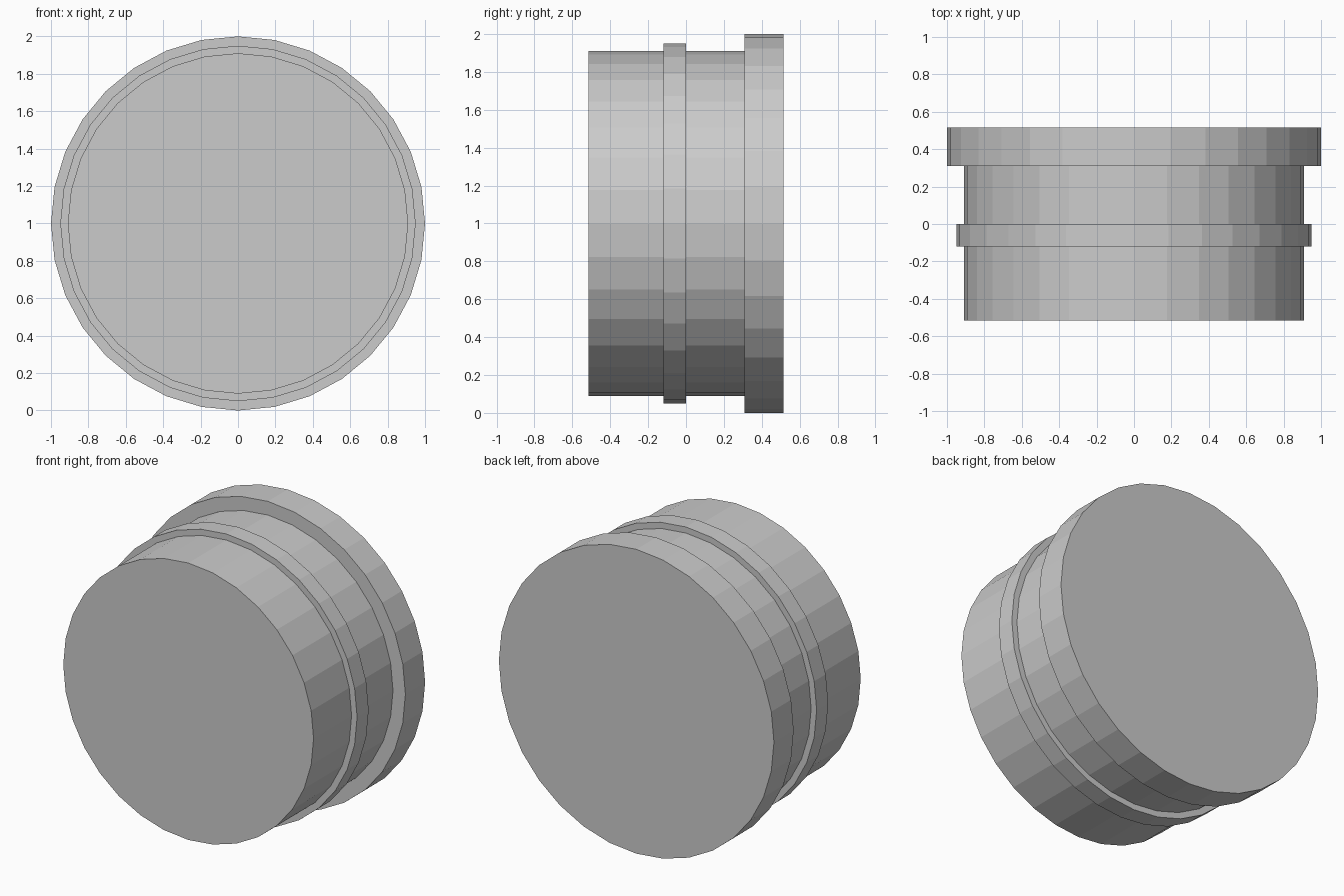
import bpy, bmesh, math

if "Cube" in bpy.data.objects:
    bpy.data.objects.remove(bpy.data.objects["Cube"])

SIDES = 32

mat = bpy.data.materials.new("plain_grey")
mat.diffuse_color = (0.6, 0.6, 0.6, 1)
mat.use_nodes = True
mat.node_tree.nodes["Principled BSDF"].inputs["Base Color"].default_value = mat.diffuse_color

# stepped profile: (y, radius) from front face to back face
profile = [(-0.515, 0.91), (-0.12, 0.91), (-0.12, 0.95), (0.0, 0.95),
           (0.0, 0.91), (0.31, 0.91), (0.31, 1.0), (0.515, 1.0)]

# revolve the profile round the y axis and cap both ends
bm = bmesh.new()
rings = []
for y, r in profile:
    rings.append([bm.verts.new((r * math.sin(2 * math.pi * i / SIDES), y,
                                1 + r * math.cos(2 * math.pi * i / SIDES)))
                  for i in range(SIDES)])
for a, b in zip(rings, rings[1:]):
    for i in range(SIDES):
        j = (i + 1) % SIDES
        bm.faces.new((a[i], a[j], b[j], b[i]))
bm.faces.new(rings[0])
bm.faces.new(rings[-1])
bmesh.ops.recalc_face_normals(bm, faces=bm.faces)

mesh = bpy.data.meshes.new("stepped_plug")
bm.to_mesh(mesh)
bm.free()
mesh.materials.append(mat)
bpy.context.collection.objects.link(bpy.data.objects.new("stepped_plug", mesh))
